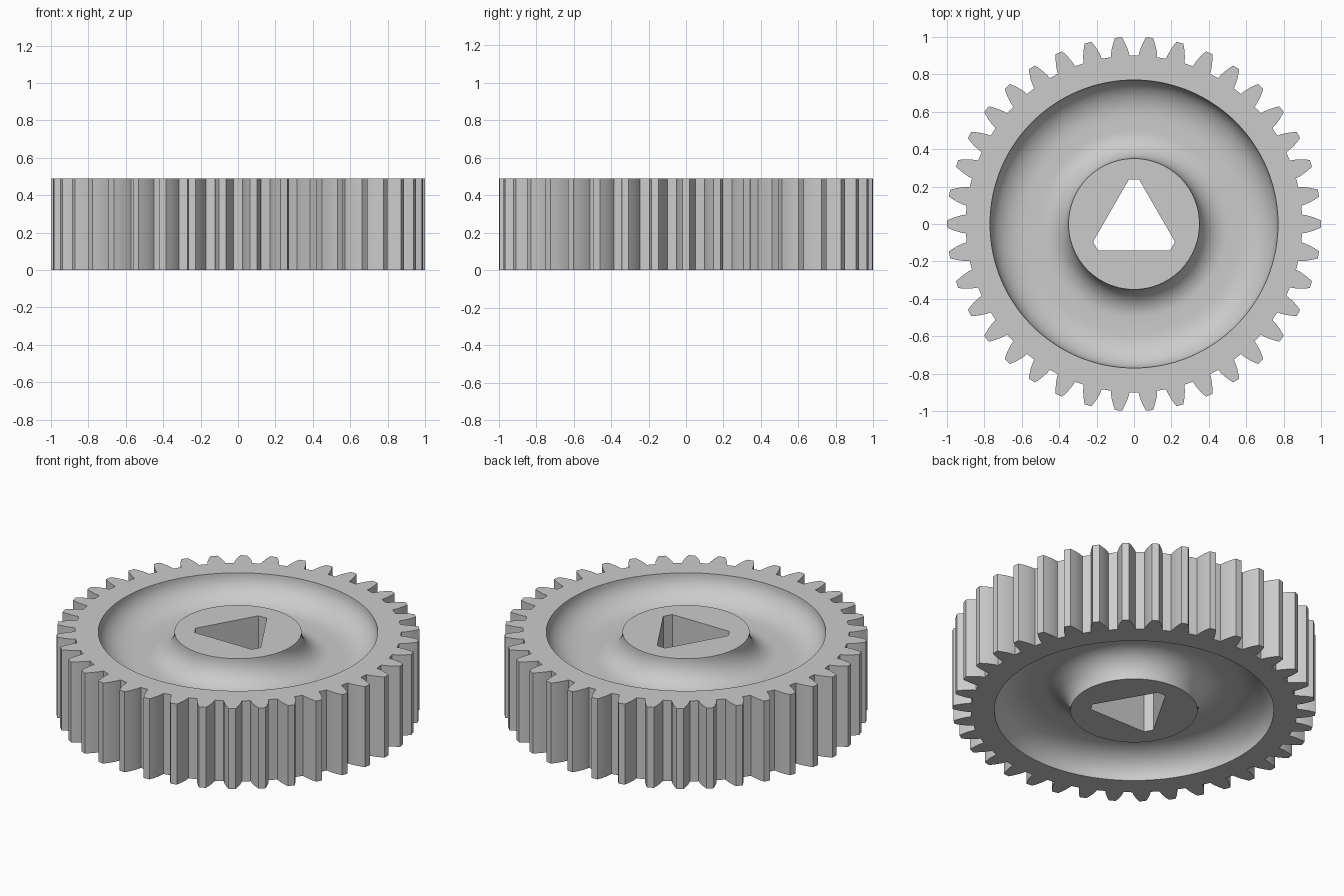
import bpy, bmesh
from math import pi, sin, cos, acos, tan, radians

if "Cube" in bpy.data.objects:
    bpy.data.objects.remove(bpy.data.objects["Cube"])

HEIGHT = 0.49
TEETH = 38
TIP_R, PITCH_R, ROOT_R = 1.0, 0.95, 0.90
RIM_R, HUB_R = 0.77, 0.35
DEPTH = 0.15
SEGMENTS = 152
STEPS = 12

steel = bpy.data.materials.new("light grey metal")
steel.use_nodes = True
steel.diffuse_color = (0.6, 0.6, 0.6, 1)
steel.node_tree.nodes["Principled BSDF"].inputs["Base Color"].default_value = (0.6, 0.6, 0.6, 1)

bm = bmesh.new()


def polar(r, a):
    return r * cos(a), r * sin(a)


def add_loop(points, z):
    """Closed ring of vertices with its edges."""
    verts = [bm.verts.new((x, y, z)) for x, y in points]
    edges = [bm.edges.new((v, verts[i - 1])) for i, v in enumerate(verts)]
    return verts, edges


def wall(a, b):
    """Quads between two rings of equal length."""
    for i in range(len(a[0])):
        bm.faces.new((a[0][i - 1], a[0][i], b[0][i], b[0][i - 1]))


def circle(r):
    return [polar(r, 2 * pi * i / SEGMENTS) for i in range(SEGMENTS)]


# Involute tooth outline
def half_angle(r):
    inv = lambda a: tan(a) - a
    pressure = radians(20)
    base = PITCH_R * cos(pressure)
    return pi / (2 * TEETH) + inv(pressure) - inv(acos(base / r))


flank = [ROOT_R + (TIP_R - ROOT_R) * i / 5 for i in range(6)]
outline = []
for t in range(TEETH):
    centre = 2 * pi * t / TEETH
    outline += [polar(r, centre - half_angle(r)) for r in flank]
    outline += [polar(r, centre + half_angle(r)) for r in reversed(flank)]

# Triangular bore with cut corners
bore = []
for corner in (90, 210, 330):
    bore += [polar(0.239, radians(corner + d)) for d in (-6.6, 6.6)]

# Recess section: rounded from the rim down to the web, then up to the hub
section = []
for i in range(STEPS + 1):
    a = pi / 2 * i / STEPS
    section.append((RIM_R - 0.19 * (1 - cos(a)), DEPTH * sin(a)))
for i in range(STEPS + 1):
    a = pi / 2 * i / STEPS
    section.append((HUB_R + 0.15 * (1 - sin(a)), DEPTH * cos(a)))

# Both sides: flat rim face, recess, flat hub face
teeth_loops, bore_loops = [], []
for z, inward in ((0, 1), (HEIGHT, -1)):
    outer, inner = add_loop(outline, z), add_loop(bore, z)
    rings = [add_loop(circle(r), z + inward * d) for r, d in section]
    for a, b in zip(rings, rings[1:]):
        wall(a, b)
    for big, small in ((outer, rings[0]), (rings[-1], inner)):
        bmesh.ops.triangle_fill(bm, use_beauty=True, edges=big[1] + small[1],
                                normal=(0, 0, -inward))
    teeth_loops.append(outer)
    bore_loops.append(inner)

# Tooth flanks and bore walls
wall(*teeth_loops)
wall(*bore_loops)
bmesh.ops.recalc_face_normals(bm, faces=bm.faces[:])

mesh = bpy.data.meshes.new("spur_gear")
bm.to_mesh(mesh)
bm.free()
mesh.materials.append(steel)
gear = bpy.data.objects.new("spur_gear", mesh)
bpy.context.collection.objects.link(gear)

bpy.ops.object.select_all(action="DESELECT")
gear.select_set(True)
bpy.context.view_layer.objects.active = gear
bpy.ops.object.shade_smooth_by_angle(angle=radians(25))
